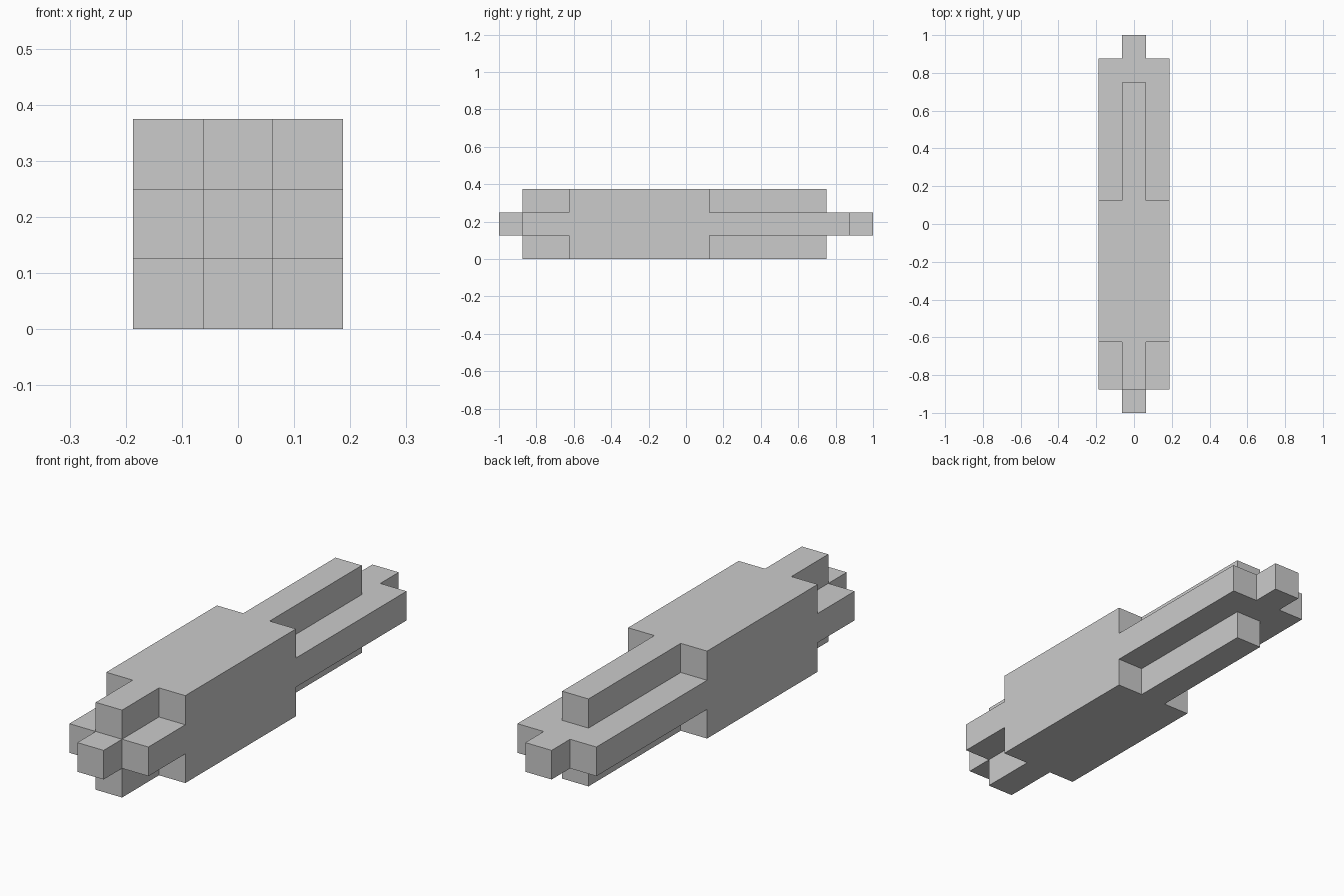
import bpy
import bmesh
import math
from mathutils import Matrix, Vector

cube = bpy.data.objects.get("Cube")
if cube:
    bpy.data.objects.remove(cube, do_unlink=True)

U = 0.125  # thickness of one bar

grey = bpy.data.materials.new("plain grey")
grey.use_nodes = True
grey.diffuse_color = (0.6, 0.6, 0.6, 1)
grey.node_tree.nodes["Principled BSDF"].inputs["Base Color"].default_value = (0.6, 0.6, 0.6, 1)


def box(name, width, height, y_front, y_back):
    """Box centred on the long axis, running from y_front to y_back (in bars)."""
    bm = bmesh.new()
    size = Vector((width, y_back - y_front, height)) * U
    centre = Vector((0, (y_front + y_back) / 2, 1.5)) * U
    bmesh.ops.create_cube(bm, size=1, matrix=Matrix.Translation(centre) @ Matrix.Diagonal(size).to_4x4())
    mesh = bpy.data.meshes.new(name)
    bm.to_mesh(mesh)
    bm.free()
    mesh.materials.append(grey)
    obj = bpy.data.objects.new(name, mesh)
    bpy.context.collection.objects.link(obj)
    return obj


# Solid middle, crossed plates and the central rod
body = box("beam_body", 3, 3, -5, 1)
parts = [
    box("side_plate", 3, 1, -7, 7),
    box("upright_plate", 1, 3, -7, 6),
    box("central_rod", 1, 1, -8, 8),
]

# Join the parts into one clean solid
for part in parts:
    union = body.modifiers.new("join " + part.name, "BOOLEAN")
    union.operation = "UNION"
    union.solver = "EXACT"
    union.object = part
bpy.context.view_layer.update()
evaluated = body.evaluated_get(bpy.context.evaluated_depsgraph_get())
solid = bpy.data.meshes.new_from_object(evaluated)
body.modifiers.clear()
body.data = solid
for part in parts:
    bpy.data.objects.remove(part, do_unlink=True)

# Remove leftover seams on the flat faces
bm = bmesh.new()
bm.from_mesh(solid)
bmesh.ops.remove_doubles(bm, verts=bm.verts, dist=0.0001)
bmesh.ops.dissolve_limit(bm, angle_limit=math.radians(1), verts=bm.verts, edges=bm.edges)
bmesh.ops.recalc_face_normals(bm, faces=bm.faces)
bm.to_mesh(solid)
bm.free()
